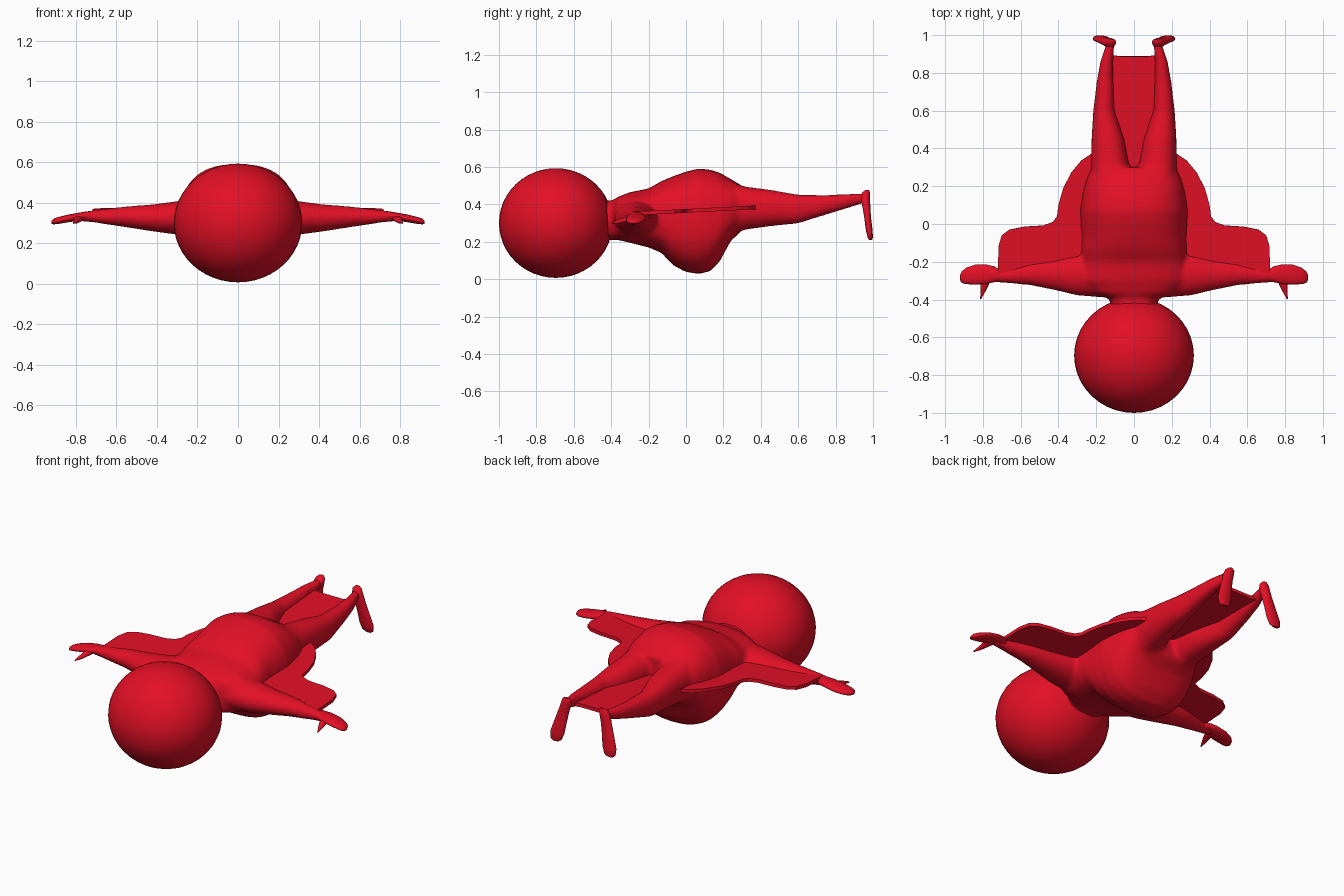
import bpy, bmesh, math
from mathutils import Vector

cube = bpy.data.objects.get("Cube")
if cube:
    bpy.data.objects.remove(cube, do_unlink=True)

red = bpy.data.materials.new("suit red")
red.use_nodes = True
colour = (0.77, 0.005, 0.019, 1)
red.diffuse_color = colour
red.node_tree.nodes["Principled BSDF"].inputs["Base Color"].default_value = colour


def finish(bm, name):
    bmesh.ops.recalc_face_normals(bm, faces=bm.faces)
    mesh = bpy.data.meshes.new(name)
    bm.to_mesh(mesh)
    bm.free()
    mesh.materials.append(red)
    obj = bpy.data.objects.new(name, mesh)
    bpy.context.collection.objects.link(obj)
    return obj


def smooth(obj, angle=50):
    bpy.ops.object.select_all(action='DESELECT')
    obj.select_set(True)
    bpy.context.view_layer.objects.active = obj
    bpy.ops.object.shade_smooth_by_angle(angle=math.radians(angle))


def loft(bm, axis, stations, side=1, power=2.0, sides=24):
    """Skin closed rings; a station is (position, centre a, radius a, centre b, radius b)."""
    others = [i for i in range(3) if i != axis]
    rings = []
    for t, ca, ra, cb, rb in stations:
        ring = []
        for k in range(sides):
            ang = math.tau * k / sides
            c, s = math.cos(ang), math.sin(ang)
            p = Vector()
            p[axis] = t
            p[others[0]] = ca + ra * math.copysign(abs(c) ** (2 / power), c)
            p[others[1]] = cb + rb * math.copysign(abs(s) ** (2 / power), s)
            p.x *= side
            ring.append(bm.verts.new(p))
        rings.append(ring)
    for r, q in zip(rings, rings[1:]):
        for k in range(sides):
            n = (k + 1) % sides
            bm.faces.new((r[k], r[n], q[n], q[k]))
    bm.faces.new(rings[0][::-1])
    bm.faces.new(rings[-1])


def span(rows):
    """Turn (position, centre, radius, top, bottom) into loft stations."""
    return [(t, c, r, (top + low) / 2, (top - low) / 2) for t, c, r, top, low in rows]


# Head
bm = bmesh.new()
bmesh.ops.create_uvsphere(bm, u_segments=40, v_segments=24, radius=1)
bmesh.ops.scale(bm, vec=(0.317, 0.304, 0.293), verts=bm.verts)
bmesh.ops.translate(bm, vec=(0, -0.696, 0.3), verts=bm.verts)
smooth(finish(bm, "head"))

# Body: torso, arms and legs blended into one skin
torso = span([
    (-.45, 0, .12, .42, .21), (-.395, 0, .13, .42, .21), (-.365, 0, .23, .44, .21),
    (-.3, 0, .29, .465, .195), (-.2, 0, .28, .485, .17), (-.13, 0, .28, .525, .14),
    (-.07, 0, .28, .55, .075), (0, 0, .285, .575, .038), (.07, 0, .288, .592, .028),
    (.13, 0, .28, .585, .043), (.18, 0, .27, .57, .095), (.24, 0, .25, .535, .205),
    (.3, 0, .22, .5, .26)])
leg = span([
    (.2, .12, .11, .53, .22), (.32, .127, .1, .495, .265), (.45, .138, .087, .478, .283),
    (.6, .158, .058, .452, .298), (.75, .153, .045, .45, .345), (.86, .145, .034, .455, .378),
    (.93, .13, .025, .46, .4), (.97, .125, .022, .46, .41)])
arm = [
    (.15, -.265, .125, .325, .1), (.3, -.267, .112, .325, .083), (.42, -.265, .085, .325, .067),
    (.55, -.262, .062, .33, .052), (.72, -.277, .032, .333, .03), (.78, -.275, .032, .33, .022)]
bm = bmesh.new()
loft(bm, 1, torso, power=2.5, sides=40)
for side in (1, -1):
    loft(bm, 1, leg, side, power=2.2)
    loft(bm, 0, arm, side)
body = finish(bm, "body")
remesh = body.modifiers.new("blend", 'REMESH')
remesh.mode = 'VOXEL'
remesh.voxel_size = 0.011
remesh.use_smooth_shade = True
soften = body.modifiers.new("soften", 'SMOOTH')
soften.factor = 0.5
soften.iterations = 8

# Hands with thumbs, and feet
hand = [
    (.7, -.277, .03, .335, .025), (.74, -.266, .042, .336, .022), (.78, -.266, .051, .332, .02),
    (.84, -.268, .053, .322, .019), (.89, -.275, .043, .312, .017), (.912, -.282, .03, .307, .014),
    (.922, -.285, .012, .304, .007)]
thumb = [
    (-.27, .775, .022, .325, .015), (-.32, .79, .022, .318, .014),
    (-.36, .8, .012, .308, .011), (-.397, .812, .003, .3, .004)]
foot = [
    (.21, .182, .02, .987, .008), (.222, .18, .037, .985, .014), (.26, .174, .045, .98, .018),
    (.33, .158, .039, .971, .018), (.4, .14, .033, .963, .022), (.44, .129, .032, .958, .027),
    (.465, .123, .028, .963, .02), (.478, .121, .013, .97, .008)]
for word, side in (("left", 1), ("right", -1)):
    for part, axis, rows in (("hand", 0, hand), ("thumb", 1, thumb), ("foot", 2, foot)):
        bm = bmesh.new()
        loft(bm, axis, rows, side)
        smooth(finish(bm, f"{word}_{part}"))

# Glide sheet stretched between the arms, flanks and legs
edge = [
    (.72, -.28), (.718, -.12), (.7, -.06), (.66, -.03), (.58, -.014), (.48, -.008),
    (.43, .01), (.408, .04), (.4, .1), (.375, .19), (.33, .275), (.28, .335),
    (.22, .375), (.15, .46), (.15, .6), (.13, .895), (.07, .888)]
outline = edge + [(-x, y) for x, y in reversed(edge)]
bm = bmesh.new()
bm.faces.new([bm.verts.new((x, y, .365 + .05 * y)) for x, y in outline])
sheet = finish(bm, "glide_sheet")
solid = sheet.modifiers.new("thickness", 'SOLIDIFY')
solid.thickness = 0.02
solid.offset = 0
